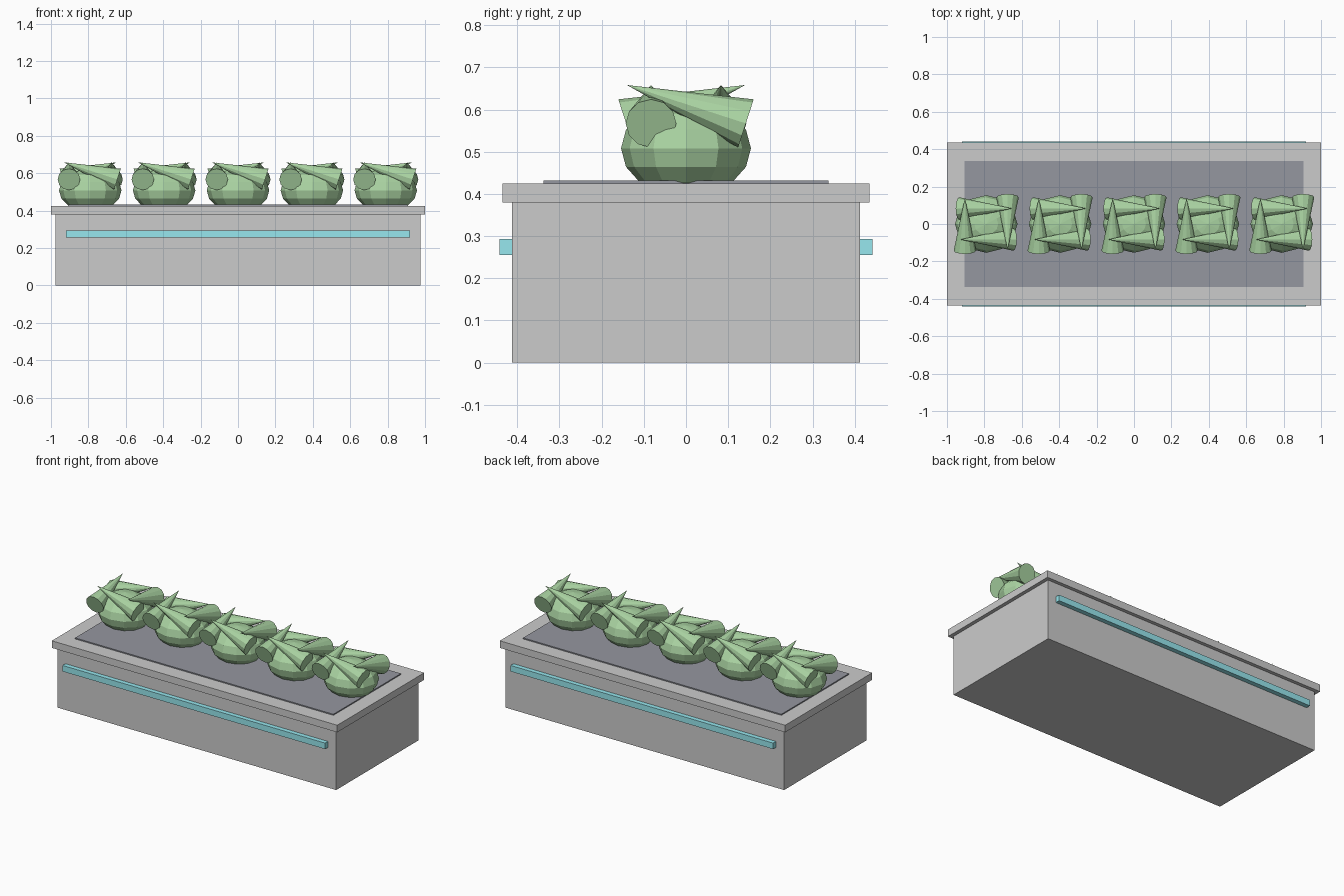
import bpy, bmesh
from math import pi
from mathutils import Matrix, Vector

if "Cube" in bpy.data.objects:
    bpy.data.objects.remove(bpy.data.objects["Cube"])


def material(name, rgb):
    m = bpy.data.materials.new(name)
    m.diffuse_color = (*rgb, 1)
    m.use_nodes = True
    m.node_tree.nodes["Principled BSDF"].inputs["Base Color"].default_value = m.diffuse_color
    return m


GREEN = material("leaf_green", (0.40, 0.65, 0.36))
CYAN = material("trim_cyan", (0.31, 0.80, 0.86))
SOIL = material("soil_dark", (0.30, 0.31, 0.35))


def finish(bm, name, mat=None):
    mesh = bpy.data.meshes.new(name)
    bm.to_mesh(mesh)
    bm.free()
    if mat:
        mesh.materials.append(mat)
    ob = bpy.data.objects.new(name, mesh)
    bpy.context.collection.objects.link(ob)
    return ob


def box(name, x, y, z, mat=None):
    """Box from (min, max) ranges on each axis."""
    bm = bmesh.new()
    centre = Vector([(a + b) / 2 for a, b in (x, y, z)])
    size = Vector([b - a for a, b in (x, y, z)])
    bmesh.ops.create_cube(bm, size=1,
                          matrix=Matrix.Translation(centre) @ Matrix.Diagonal(size).to_4x4())
    return finish(bm, name, mat)


def add_cone(bm, base, tip, radius):
    """Pointed leaf from a base centre to its tip."""
    base, tip = Vector(base), Vector(tip)
    axis = tip - base
    rot = axis.to_track_quat('Z', 'Y').to_matrix().to_4x4()
    bmesh.ops.create_cone(bm, cap_ends=True, segments=12, radius1=radius, radius2=0,
                          depth=axis.length,
                          matrix=Matrix.Translation((base + tip) / 2) @ rot)


# Planter
box("planter_body", (-0.977, 0.977), (-0.413, 0.413), (0, 0.38))
box("planter_rim", (-1, 1), (-0.435, 0.435), (0.38, 0.425))
box("soil", (-0.905, 0.905), (-0.338, 0.338), (0.40, 0.432), SOIL)

# Trim strips on both long sides
for side, (y0, y1) in (("front", (-0.442, -0.413)), ("back", (0.413, 0.442))):
    box(side + "_trim_strip", (-0.92, 0.92), (y0, y1), (0.255, 0.293), CYAN)

# Row of plants: squashed ball with a pinwheel of four leaves
for i in range(5):
    px = (i - 2) * 0.395
    bm = bmesh.new()
    bmesh.ops.create_uvsphere(
        bm, u_segments=12, v_segments=8, radius=1,
        matrix=Matrix.Translation((px, 0, 0.508)) @ Matrix.Diagonal((0.167, 0.154, 0.115, 1)))
    finish(bm, f"plant_ball_{i + 1}", GREEN)

    bm = bmesh.new()
    for s in (1, -1):
        add_cone(bm, (px + s * 0.114, s * 0.142, 0.567), (px + s * 0.114, -s * 0.14, 0.658), 0.06)
        add_cone(bm, (px - s * 0.145, s * 0.083, 0.567), (px + s * 0.14, s * 0.083, 0.658), 0.06)
    finish(bm, f"plant_leaves_{i + 1}", GREEN)
